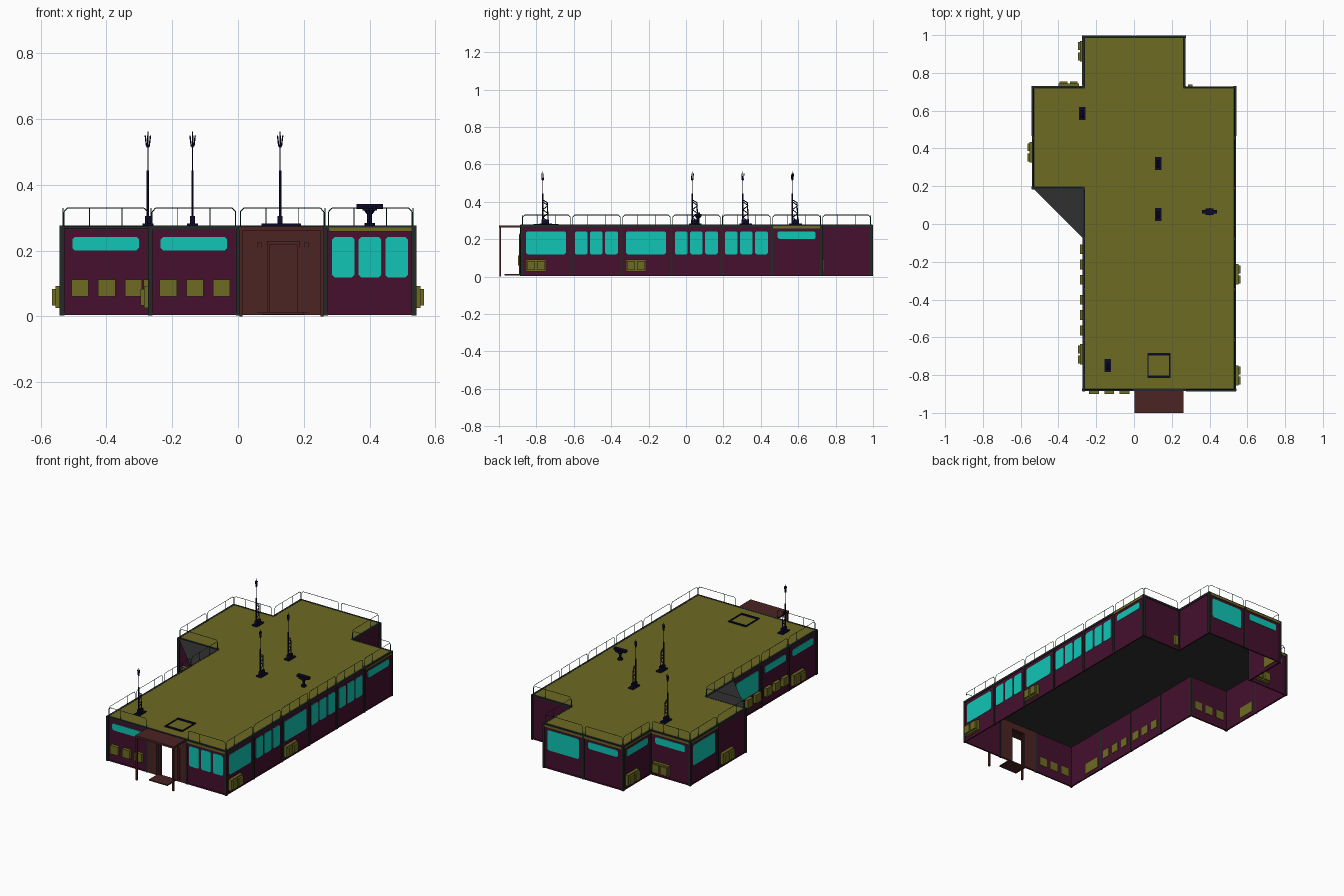
import bpy, bmesh
from mathutils import Matrix, Vector

cube = bpy.data.objects.get("Cube")
if cube:
    bpy.data.objects.remove(cube, do_unlink=True)


def material(name, rgb):
    m = bpy.data.materials.new(name)
    m.use_nodes = True
    m.diffuse_color = (*rgb, 1)
    m.node_tree.nodes["Principled BSDF"].inputs["Base Color"].default_value = (*rgb, 1)
    return m


MAROON = material("maroon", (.058, .005, .027))
TEAL = material("teal", (.005, .56, .46))
OLIVE = material("olive", (.155, .146, .016))
BROWN = material("brown", (.072, .017, .017))
NAVY = material("navy", (.004, .003, .024))
GREY = material("dark grey", (.03, .03, .03))
FRAME = material("frame grey", (.017, .021, .019))
GREEN = material("green", (.004, .055, .028))

parts = {}


def part(name, mat):
    return parts.setdefault(name, (bmesh.new(), mat))[0]


def box(bm, lo, hi, M=Matrix()):
    lo, hi = Vector(lo), Vector(hi)
    T = Matrix.Translation((lo + hi) / 2) @ Matrix.Diagonal((*(hi - lo), 1))
    bmesh.ops.create_cube(bm, size=1, matrix=M @ T)


def rod(bm, p, q, r, sides=4, M=Matrix(), r2=None):
    p, q = M @ Vector(p), M @ Vector(q)
    d = q - p
    T = Matrix.Translation((p + q) / 2) @ d.to_track_quat('Z', 'Y').to_matrix().to_4x4()
    bmesh.ops.create_cone(bm, cap_ends=True, segments=sides, radius1=r,
                          radius2=r if r2 is None else r2, depth=d.length, matrix=T)


def prism(bm, points, direction, M=Matrix()):
    f = bm.faces.new([bm.verts.new(M @ Vector(p)) for p in points])
    ext = bmesh.ops.extrude_face_region(bm, geom=[f])["geom"]
    move = M.to_3x3() @ Vector(direction)
    bmesh.ops.translate(bm, vec=move, verts=[e for e in ext if isinstance(e, bmesh.types.BMVert)])


X0, Y0, S = -.536, -.88, .268
TOP = .276


def grid(i, j, z=0):
    return Vector((X0 + S * i, Y0 + S * j * .998, z))


# Wall fittings: local x runs along the wall, local -y points outward
def window(M, u0, u1, z0, z1):
    c = .008
    pts = [(u0 + c, z0), (u1 - c, z0), (u1, z0 + c), (u1, z1 - c),
           (u1 - c, z1), (u0 + c, z1), (u0, z1 - c), (u0, z0 + c)]
    prism(part("windows", TEAL), [(u, 0, z) for u, z in pts], (0, -.003, 0), M)


def strip(M):
    window(M, .033, .235, .2, .242)


def one(M):
    window(M, .025, .238, .118, .242)


def three(M):
    for u in (.018, .099, .18):
        window(M, u, u + .068, .118, .242)


def vents(M):
    bm = part("wall_vents", OLIVE)
    for u in (.03, .111, .192):
        box(bm, (u, -.019, .06), (u + .052, .008, .112), M)


def cooler(M):
    bm = part("cooling_units", OLIVE)
    box(bm, (.024, -.018, .026), (.132, .01, .092), M)
    for u in (.03, .084):
        box(bm, (u, -.029, .034), (u + .042, -.016, .084), M)


def lamp(M):
    box(part("wall_box", OLIVE), (.225, -.014, .025), (.25, 0, .09), M)


def fascia(M):
    box(part("fascia", OLIVE), (.008, -.006, .258), (S - .008, 0, .27), M)


def entrance(M):
    # Doorway wall with an open door
    bm = part("entrance_wall", BROWN)
    for lo, hi, zlo, zhi in ((.004, .094, .005, .262), (.182, S - .004, .005, .262),
                             (.094, .182, .222, .262)):
        box(bm, (lo, -.004, zlo), (hi, .008, zhi), M)
    trim = part("door_frame", BROWN)
    for u in (.058, .2):
        box(trim, (u, -.012, .01), (u + .014, -.003, .225), M)
        box(trim, (u - .012, -.008, .01), (u + .026, -.003, .21), M)
    box(trim, (.088, -.01, .01), (.096, 0, .23), M)
    box(trim, (.18, -.01, .01), (.188, 0, .23), M)
    box(trim, (.088, -.01, .218), (.188, 0, .23), M)


def railing(M):
    bm = part("roof_railing", GREEN)
    path = [(.007, TOP), (.007, .318), (.017, .329), (S - .017, .329), (S - .007, .318), (S - .007, TOP)]
    for (a, b), (c, d) in zip(path, path[1:]):
        rod(bm, (a, .004, b), (c, .004, d), .0016, M=M)
    for u in (.085, S - .085):
        rod(bm, (u, .004, TOP), (u, .004, .329), .0012, M=M)


# Perimeter runs, counter-clockwise: start cell, step, fittings for each bay
runs = [
    ((1, 0), (1, 0), [(strip, vents), (entrance,), (three, fascia)]),
    ((4, 0), (0, 1), [(one, cooler), (three,), (one, cooler), (three,), (three,), (strip, fascia)]),
    ((4, 6), (-1, 0), [(lamp,)]),
    ((3, 6), (0, 1), [()]),
    ((3, 7), (-1, 0), [(one, fascia), (strip, fascia)]),
    ((1, 7), (0, -1), [(strip, cooler, fascia)]),
    ((1, 6), (-1, 0), [(strip, cooler, fascia)]),
    ((0, 6), (0, -1), [(one, fascia), (cooler,)]),
    ((0, 4), (1, 0), [(strip, vents)]),
    ((1, 4), (0, -1), [(one,), (one, vents), (strip, vents), (strip, cooler)]),
]
outline = [grid(*start) for start, _, _ in runs]

for (i, j), (dx, dy), bays in runs:
    for k, fittings in enumerate(bays):
        origin = grid(i + dx * k, j + dy * k)
        M = Matrix(((dx, -dy, 0, origin.x), (dy, dx, 0, origin.y), (0, 0, 1, 0), (0, 0, 0, 1)))
        if entrance not in fittings:
            box(part("walls", MAROON), (0, 0, .005), (S, .006, .264), M)
            railing(M)
        for fit in fittings:
            fit(M)
        # Bay posts and beams
        bm = part("frame", FRAME)
        for u in (0, S):
            box(bm, (u - .006, -.005, .003), (u + .006, .008, TOP), M)
        box(bm, (0, -.004, .264), (S, .008, TOP + .001), M)
        if entrance not in fittings:
            box(part("base_trim", MAROON), (0, -.003, .004), (S, .004, .012), M)

# Roof, ceiling and corner canopy
prism(part("roof", OLIVE), [(p.x, p.y, .268) for p in outline], (0, 0, TOP - .268))
prism(part("ceiling", GREY), [(p.x, p.y, .262) for p in outline], (0, 0, .005))
prism(part("corner_canopy", GREY), [grid(0, 4, .268), grid(1, 3, .268), grid(1, 4, .268)], (0, 0, .006))

# Inner door on the far wall, in line with the doorway
box(part("inner_door", BROWN), (.02, .978, .012), (.25, .985, .24))
box(part("inner_door", BROWN), (.098, .974, .1), (.103, .979, .13))

# Porch
porch = part("porch", BROWN)
box(porch, (.002, -1, .262), (.262, -.88, .274))
for x in (.004, .25):
    box(porch, (x, -.998, 0), (x + .01, -.988, .264))
box(porch, (.075, -.97, .006), (.2, -.88, .013))

# Roof hatch frame
hatch = part("roof_hatch", NAVY)
for y in (-.815, -.695):
    box(hatch, (.072, y, TOP), (.192, y + .013, .282))
for x in (.072, .186):
    box(hatch, (x, -.81, TOP), (x + .006, -.69, .282))

# Lattice masts with antenna heads
masts = part("antenna_masts", NAVY)
for x, y in ((-.274, .585), (.128, .32), (.128, .05), (-.138, -.75)):
    M = Matrix.Translation((x, y, 0))
    box(masts, (-.017, -.034, TOP), (.017, .034, .283), M)
    box(masts, (-.008, -.022, .28), (.008, .018, .305), M)
    rod(masts, (0, -.016, .28), (0, -.016, .444), .004, 6, M)
    rod(masts, (0, .014, .28), (0, .008, .395), .003, 4, M)
    for n in range(5):
        z = .295 + n * .021
        a, b = (-.016, .012) if n % 2 else (.012, -.016)
        rod(masts, (0, a, z), (0, b, z + .021), .0025, 4, M)
    rod(masts, (0, .009, .395), (0, -.016, .41), .0025, 4, M)
    rod(masts, (0, -.016, .44), (0, -.016, .562), .0015, 4, M)
    rod(masts, (0, -.016, .513), (0, -.016, .523), .004, 6, M)
    for dx, dy in ((1, 0), (-1, 0), (0, 1), (0, -1)):
        rod(masts, (dx * .004, dy * .004 - .016, .516), (dx * .008, dy * .006 - .016, .55), .002, 4, M)

# Rotating scanner
scan = part("roof_scanner", NAVY)
M = Matrix.Translation((.4, .065, 0))
rod(scan, (0, 0, TOP), (0, 0, .284), .016, 8, M)
rod(scan, (0, 0, .28), (0, 0, .335), .008, 8, M)
rod(scan, (0, 0, .312), (0, 0, .328), .01, 8, M, .02)
box(scan, (-.04, -.01, .327), (.04, .01, .342), M)
box(scan, (-.022, -.018, .322), (.022, .018, .335), M)

for name, (bm, mat) in parts.items():
    bmesh.ops.recalc_face_normals(bm, faces=bm.faces)
    mesh = bpy.data.meshes.new(name)
    bm.to_mesh(mesh)
    bm.free()
    mesh.materials.append(mat)
    bpy.context.collection.objects.link(bpy.data.objects.new(name, mesh))
